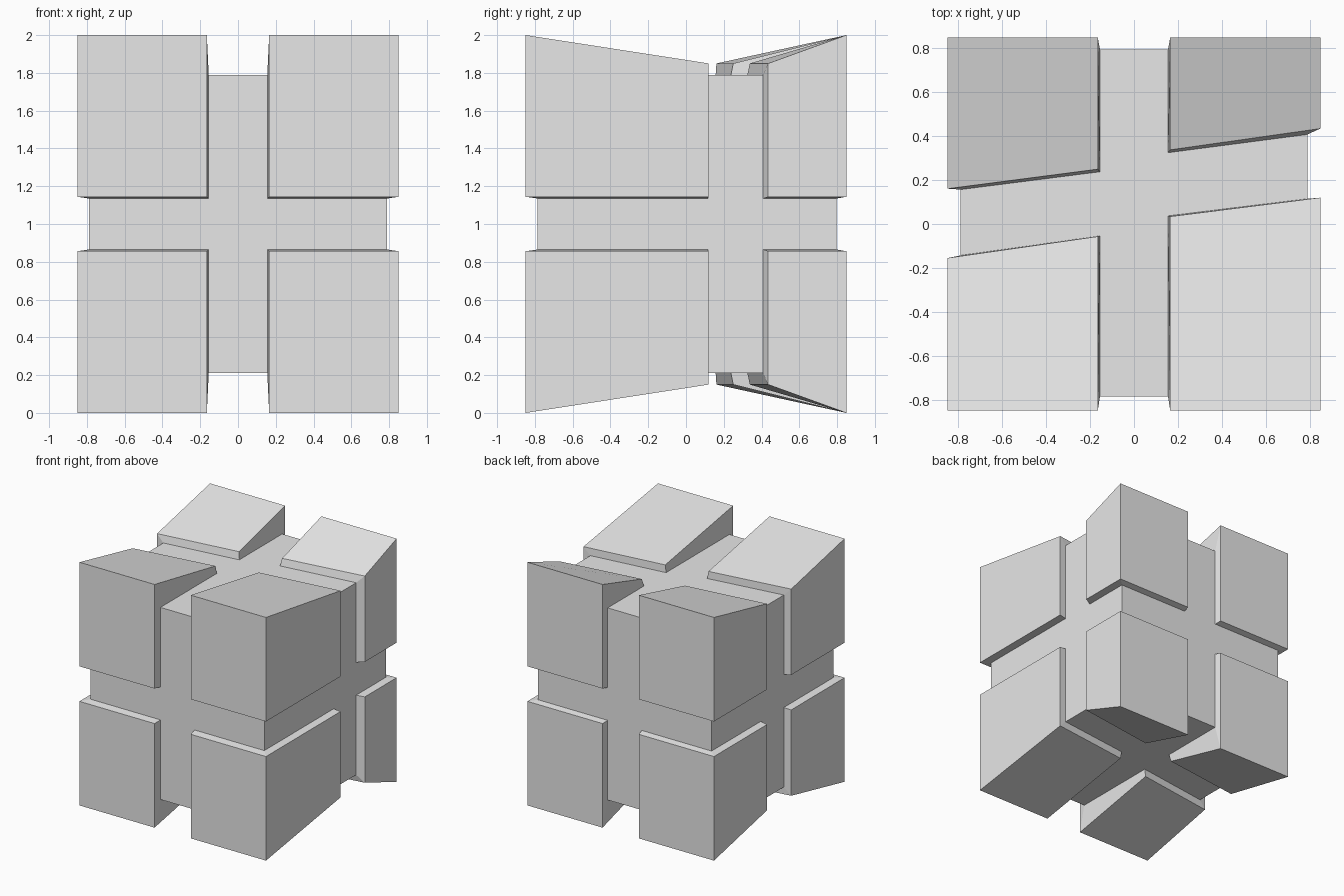
import bpy
import bmesh
from itertools import product

if "Cube" in bpy.data.objects:
    bpy.data.objects.remove(bpy.data.objects["Cube"])

# Half sizes and groove edges for the raised pads (0) and the recessed core (1)
HALF = [(0.849, 0.849, 1.0), (0.79, 0.791, 0.79)]
CORE_SHIFT_Y = 0.005
X_IN = (0.165, 0.155)
Z_IN = (0.144, 0.135)
PAD_DIP = 0.85            # half height of the pads along the slanted groove
# Slanted groove edge: (sx, sy) -> y at the inner and outer x, per level
Y_IN = {
    (1, -1): ((0.034, 0.12), (0.037, 0.115)),
    (-1, -1): ((-0.057, -0.155), (-0.054, -0.143)),
    (1, 1): ((0.338, 0.435), (0.325, 0.408)),
    (-1, 1): ((0.25, 0.161), (0.238, 0.157)),
}


def corner_point(s, inner, level):
    """Corner of the block in octant s; inner flags the axes at a groove."""
    hx, hy, hz = HALF[level]
    x = s[0] * (X_IN[level] if inner[0] else hx)
    if inner[1]:
        y = Y_IN[s[0], s[1]][level][0 if inner[0] else 1]
    else:
        y = s[1] * hy + (CORE_SHIFT_Y if level else 0)
    if inner[2]:
        z = Z_IN[level]
    else:
        z = PAD_DIP if inner[1] and not level else hz
    return (x, y, 1 + s[2] * z)


bm = bmesh.new()
cache = {}


def vert(s, inner, level):
    key = (s, inner, level)
    if key not in cache:
        cache[key] = bm.verts.new(corner_point(s, inner, level))
    return cache[key]


# Outline of a block around its outer corner
RING = [(1, 0, 0), (1, 1, 0), (0, 1, 0), (0, 1, 1), (0, 0, 1), (1, 0, 1)]

# Eight raised pads: three outer faces and six groove walls each
for s in product((-1, 1), repeat=3):
    top = [vert(s, k, 0) for k in RING]
    low = [vert(s, k, 1) for k in RING]
    tip = vert(s, (0, 0, 0), 0)
    for i in (0, 2, 4):
        bm.faces.new((tip, top[i], top[(i + 1) % 6], top[(i + 2) % 6]))
    for i in range(6):
        j = (i + 1) % 6
        bm.faces.new((top[i], top[j], low[j], low[i]))

# Six cross-shaped groove floors
for axis, side in product(range(3), (-1, 1)):
    b, c = [a for a in range(3) if a != axis]
    loop = []
    for sb, sc in ((1, 1), (-1, 1), (-1, -1), (1, -1)):
        s, arms = [0, 0, 0], []
        s[axis], s[b], s[c] = side, sb, sc
        for ib, ic in ((0, 1), (1, 1), (1, 0)):
            k = [0, 0, 0]
            k[b], k[c] = ib, ic
            arms.append(vert(tuple(s), tuple(k), 1))
        loop += arms if sb * sc > 0 else arms[::-1]
    bm.faces.new(loop)

bmesh.ops.recalc_face_normals(bm, faces=bm.faces)
mesh = bpy.data.meshes.new("grooved_cube")
bm.to_mesh(mesh)
bm.free()

# Single plain grey
grey = bpy.data.materials.new("light grey")
grey.diffuse_color = (0.8, 0.8, 0.8, 1)
grey.use_nodes = True
grey.node_tree.nodes["Principled BSDF"].inputs["Base Color"].default_value = grey.diffuse_color
mesh.materials.append(grey)
cube = bpy.data.objects.new("grooved_cube", mesh)
bpy.context.collection.objects.link(cube)
